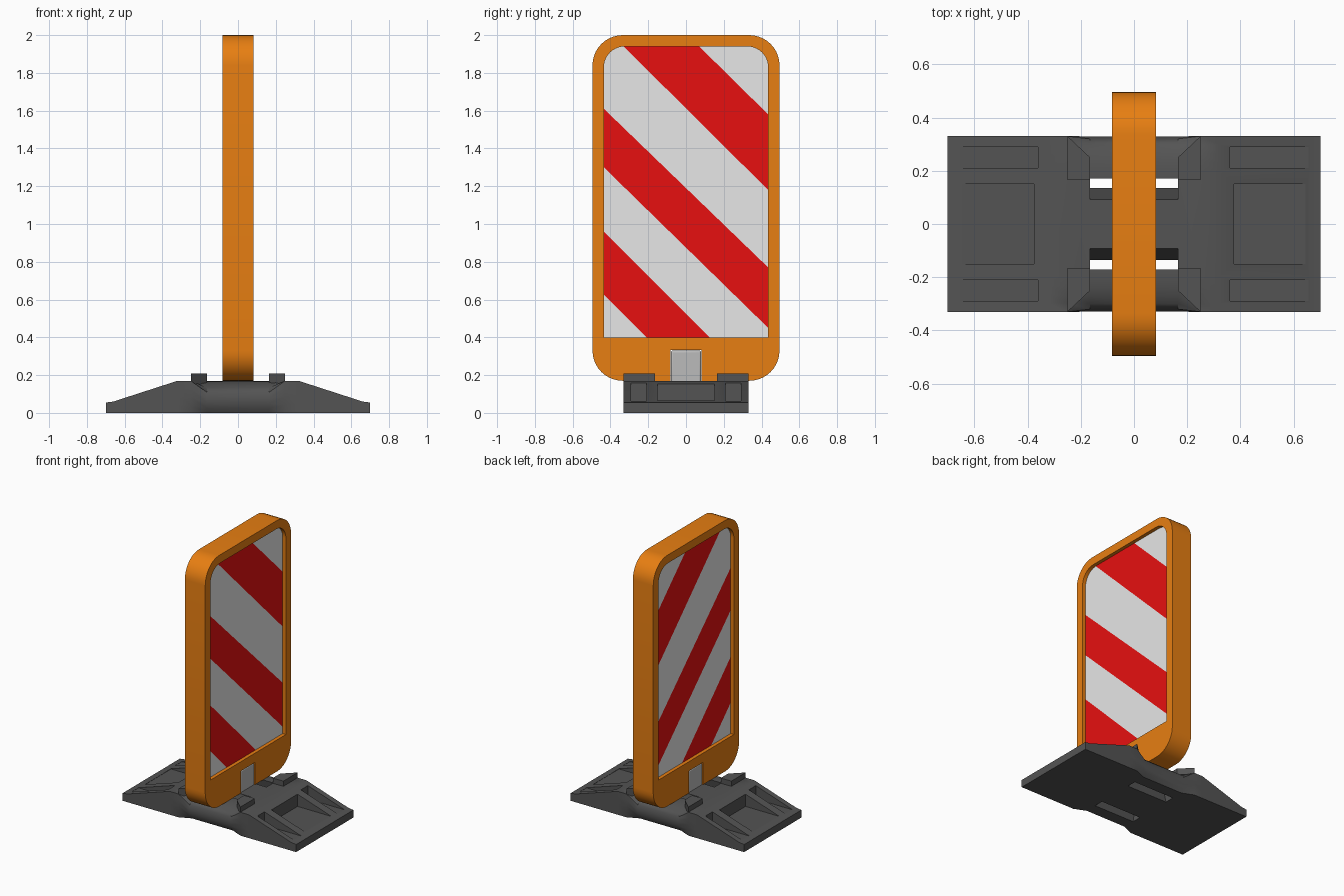
import bpy, bmesh, math
from mathutils import Vector

if "Cube" in bpy.data.objects:
    bpy.data.objects.remove(bpy.data.objects["Cube"])


def material(name, rgb):
    m = bpy.data.materials.new(name)
    m.diffuse_color = (*rgb, 1)
    m.use_nodes = True
    m.node_tree.nodes["Principled BSDF"].inputs["Base Color"].default_value = m.diffuse_color
    return m


ORANGE = material("orange plastic", (0.8, 0.21, 0.006))
WHITE = material("reflective white", (0.8, 0.8, 0.8))
RED = material("reflective red", (0.8, 0.005, 0.005))
RUBBER = material("dark rubber", (0.088, 0.088, 0.088))
STEEL = material("steel grey", (0.5, 0.5, 0.5))


def make(name, bm, *mats):
    bmesh.ops.recalc_face_normals(bm, faces=bm.faces)
    me = bpy.data.meshes.new(name)
    bm.to_mesh(me)
    bm.free()
    for m in mats:
        me.materials.append(m)
    ob = bpy.data.objects.new(name, me)
    bpy.context.collection.objects.link(ob)
    return ob


def loft(rings):
    """Closed solid through matching rings of points."""
    bm = bmesh.new()
    rows = [[bm.verts.new(p) for p in r] for r in rings]
    n = len(rows[0])
    for a, b in zip(rows, rows[1:]):
        for i in range(n):
            j = (i + 1) % n
            bm.faces.new((a[i], a[j], b[j], b[i]))
    bm.faces.new(rows[0])
    bm.faces.new(rows[-1])
    return bm


def prism_x(pts, x0, x1):
    return loft([[(x, y, z) for y, z in pts] for x in (x0, x1)])


def box(x0, x1, y0, y1, z0, z1):
    return prism_x([(y0, z0), (y1, z0), (y1, z1), (y0, z1)], x0, x1)


def rounded(w, z0, z1, r_bottom, r_top, seg=10):
    """Outline of a rectangle in y and z with rounded corners."""
    pts = []
    for sy, z, r, a0 in ((1, z0, r_bottom, -90), (1, z1, r_top, 0),
                         (-1, z1, r_top, 90), (-1, z0, r_bottom, 180)):
        cz = z + r if z == z0 else z - r
        for i in range(seg + 1 if r else 1):
            a = math.radians(a0 + 90 * i / seg)
            pts.append((sy * (w - r) + r * math.cos(a), cz + r * math.sin(a)))
    return pts


def activate(ob):
    bpy.ops.object.select_all(action='DESELECT')
    ob.select_set(True)
    bpy.context.view_layer.objects.active = ob


def cut(ob, bm, mat):
    cutter = make("cutter", bm, mat)
    cutter.hide_render = True
    mod = ob.modifiers.new("cut", 'BOOLEAN')
    mod.operation = 'DIFFERENCE'
    mod.solver = 'EXACT'
    mod.object = cutter
    activate(ob)
    bpy.ops.object.modifier_apply(modifier=mod.name)
    bpy.data.objects.remove(cutter)


def smooth(ob, deg=30):
    activate(ob)
    bpy.ops.object.shade_smooth_by_angle(angle=math.radians(deg))


# Orange frame with window and a notch for the post
frame = make("panel_frame", prism_x(rounded(0.495, 0.17, 2.0, 0.16, 0.16), -0.082, 0.082), ORANGE)
window = rounded(0.435, 0.40, 1.94, 0, 0.11)
cut(frame, prism_x(window, -0.2, 0.2), ORANGE)
cut(frame, box(-0.2, 0.2, -0.081, 0.081, 0.1, 0.332), ORANGE)
smooth(frame)

# Striped sheet: sliced along each stripe edge, ends given as (y, z)
L, R = -0.435, 0.435
stripes = [(((-0.33, 1.94), (R, 1.18)), ((0.07, 1.94), (R, 1.58))),
           (((L, 1.30), (R, 0.45)), ((L, 1.61), (R, 0.77))),
           (((L, 0.626), (-0.21, 0.40)), ((L, 0.96), (0.125, 0.40)))]


def plane(line):
    (ya, za), (yb, zb) = line
    return Vector((0, ya, za)), Vector((0, za - zb, yb - ya))


bm = prism_x(window, -0.056, 0.056)
for pair in stripes:
    for line in pair:
        co, no = plane(line)
        bmesh.ops.bisect_plane(bm, geom=bm.verts[:] + bm.edges[:] + bm.faces[:],
                               plane_co=co, plane_no=no)
for f in bm.faces:
    c = f.calc_center_median()
    for low, high in stripes:
        (p, n), (q, m) = plane(low), plane(high)
        if (c - p).dot(n) > 0 and (c - q).dot(m) < 0:
            f.material_index = 1
make("striped_sheet", bm, WHITE, RED)

# Steel post in the notch
post = make("post", box(-0.076, 0.076, -0.08, 0.08, 0.1, 0.33), STEEL)
bev = post.modifiers.new("bevel", 'BEVEL')
bev.width = 0.01
bev.segments = 3
smooth(post, 40)


# Base foot: sections along x, square wings blending into round hand grips
def section(x, h, grip):
    half = []
    for i in range(9):
        if grip:
            a = math.radians(-44 + 134 * i / 8)
            half.append((0.2 + 0.13 * math.cos(a), 0.07 + 0.1 * math.sin(a)))
        elif i <= 4:
            half.append((0.33, h * i / 4))
        else:
            half.append((0.33 - 0.13 * (i - 4) / 4, h))
    return [(x, y, z) for y, z in half] + [(x, -y, z) for y, z in reversed(half)]


side = [(0.70, 0.055, False), (0.66, 0.06, False), (0.32, 0.17, False),
        (0.25, 0.17, False), (0.165, 0.17, True)]
rings = [section(-x, h, g) for x, h, g in side]
rings += [section(x, h, g) for x, h, g in reversed(side)]
base = make("base_foot", loft(rings), RUBBER)

# Grip slots and flat-floored pockets in the wings
for s in (-1, 1):
    slot = [(0.085, 0.2), (0.165, 0.2), (0.21, -0.02), (0.14, -0.02)]
    cut(base, prism_x([(s * y, z) for y, z in slot], -0.165, 0.165), RUBBER)
    for x0, x1, y0, y1, z in ((0.375, 0.645, -0.15, 0.15, 0.063),
                              (0.36, 0.655, 0.21, 0.29, 0.06),
                              (0.36, 0.655, -0.29, -0.21, 0.06)):
        xa, xb = sorted((s * x0, s * x1))
        cut(base, box(xa, xb, y0, y1, z, 0.3), RUBBER)
smooth(base)

# Mitred locating blocks on top of the base
for sx in (-1, 1):
    for sy in (-1, 1):
        quad = [(0.165, 0.165), (0.25, 0.165), (0.25, 0.33), (0.165, 0.25)]
        make("locating_block", loft([[(sx * x, sy * y, z) for x, y in quad]
                                     for z in (0.13, 0.208)]), RUBBER)
